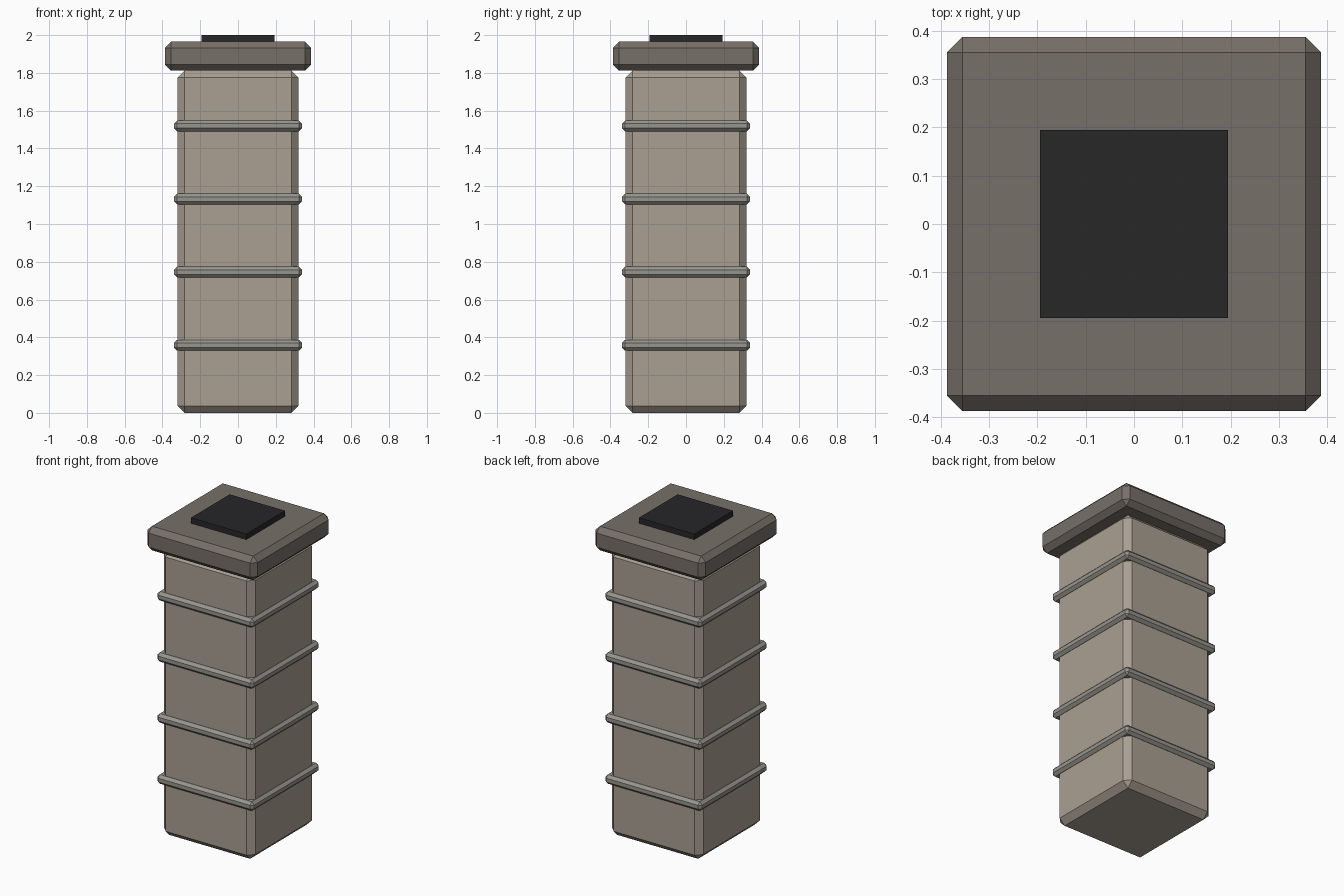
import bpy, bmesh

if "Cube" in bpy.data.objects:
    bpy.data.objects.remove(bpy.data.objects["Cube"])


def material(name, rgb):
    m = bpy.data.materials.new(name)
    m.diffuse_color = (*rgb, 1)
    m.use_nodes = True
    m.node_tree.nodes["Principled BSDF"].inputs["Base Color"].default_value = m.diffuse_color
    return m


def block(name, half, z0, z1, mat, chamfer=0.0):
    """Square block between two heights, with flat chamfered edges."""
    bm = bmesh.new()
    bmesh.ops.create_cube(bm, size=1)
    for v in bm.verts:
        v.co.x *= 2 * half
        v.co.y *= 2 * half
        v.co.z = z1 if v.co.z > 0 else z0
    if chamfer:
        bmesh.ops.bevel(bm, geom=bm.edges[:], offset=chamfer, offset_type='OFFSET',
                        segments=1, profile=0.5, affect='EDGES')
    me = bpy.data.meshes.new(name)
    bm.to_mesh(me)
    bm.free()
    me.materials.append(mat)
    ob = bpy.data.objects.new(name, me)
    bpy.context.collection.objects.link(ob)
    return ob


stone = material("stone", (0.40, 0.35, 0.29))
mortar = material("mortar", (0.31, 0.30, 0.27))
cap_stone = material("cap_stone", (0.185, 0.16, 0.14))
soot = material("soot", (0.02, 0.02, 0.022))

# Main shaft
block("shaft", 0.32, 0.0, 1.812, stone, 0.037)

# Four raised bands
for i in range(4):
    z = 0.358 + 0.387 * i
    block(f"band_{i + 1}", 0.339, z - 0.029, z + 0.029, mortar, 0.017)

# Overhanging cap and dark flue
block("cap", 0.387, 1.812, 1.965, cap_stone, 0.032)
block("flue", 0.194, 1.93, 2.0, soot)
